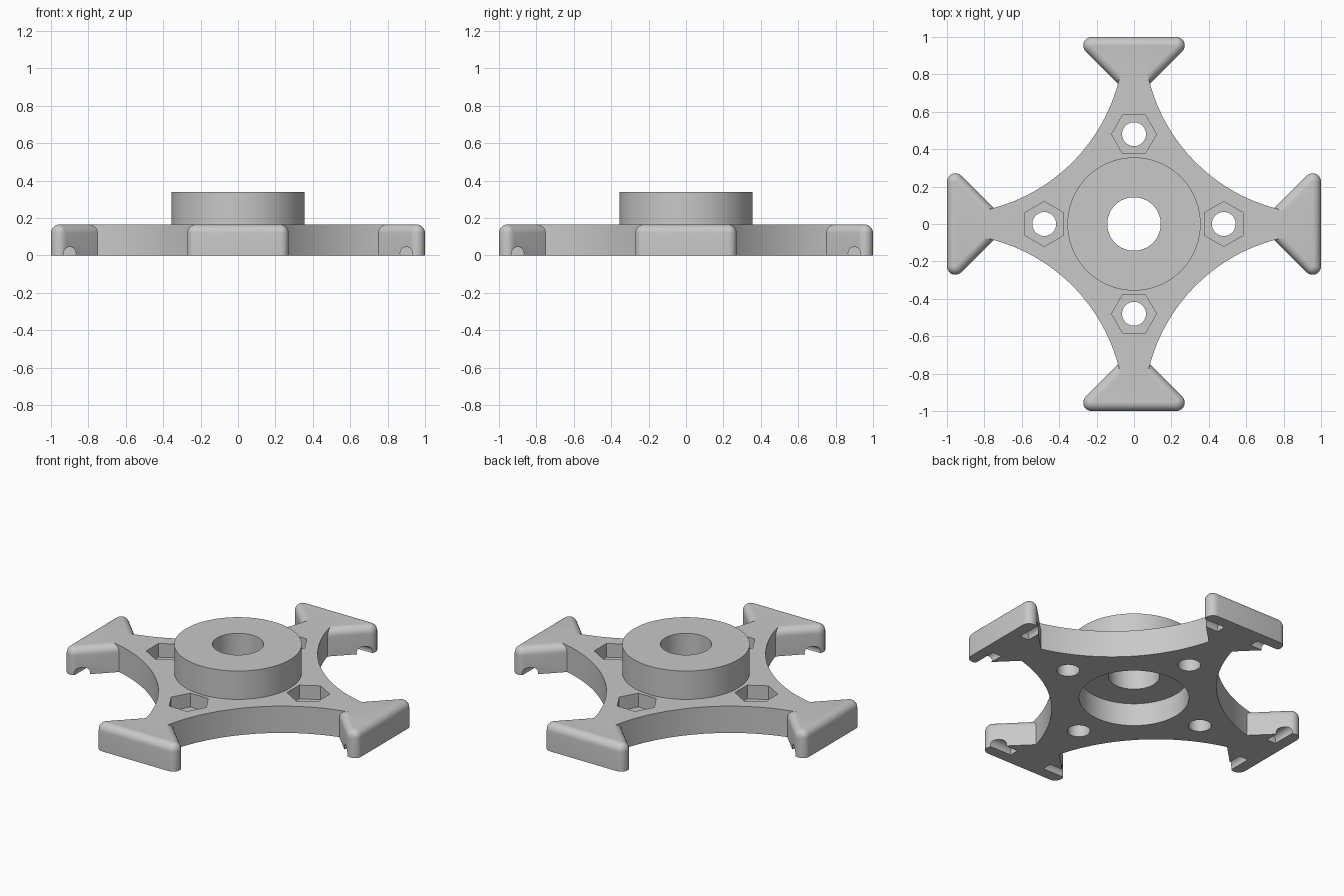
import bpy, bmesh
from math import pi, sin, cos, sqrt, radians
from mathutils import Matrix

if "Cube" in bpy.data.objects:
    bpy.data.objects.remove(bpy.data.objects["Cube"])

grey = bpy.data.materials.new("plain_grey")
grey.use_nodes = True
grey.diffuse_color = (0.58, 0.58, 0.58, 1)
grey.node_tree.nodes["Principled BSDF"].inputs["Base Color"].default_value = grey.diffuse_color

DECK = 0.165      # plate thickness
FILLET = 0.045    # rounding of the arm ends


def loft(name, rings, turn=0.0):
    """Skin matching closed rings of points and cap both ends."""
    bm = bmesh.new()
    loops = [[bm.verts.new(p) for p in ring] for ring in rings]
    n = len(loops[0])
    for a, b in zip(loops, loops[1:]):
        for i in range(n):
            j = (i + 1) % n
            bm.faces.new((a[i], a[j], b[j], b[i]))
    bm.faces.new(loops[0][::-1])
    bm.faces.new(loops[-1])
    bmesh.ops.recalc_face_normals(bm, faces=bm.faces)
    bm.transform(Matrix.Rotation(turn, 4, "Z"))
    mesh = bpy.data.meshes.new(name)
    bm.to_mesh(mesh)
    bm.free()
    mesh.materials.append(grey)
    obj = bpy.data.objects.new(name, mesh)
    bpy.context.collection.objects.link(obj)
    return obj


def prism(name, outline, z0, z1, turn=0.0):
    return loft(name, [[(x, y, z) for x, y in outline] for z in (z0, z1)], turn)


def circle(r, sides, cx=0.0, start=0.0):
    return [(cx + r * cos(start + 2 * pi * i / sides), r * sin(start + 2 * pi * i / sides))
            for i in range(sides)]


def combine(target, tool, operation):
    mod = target.modifiers.new(operation.title(), "BOOLEAN")
    mod.operation, mod.solver, mod.object = operation, "EXACT", tool
    bpy.ops.object.select_all(action="DESELECT")
    bpy.context.view_layer.objects.active = target
    target.select_set(True)
    bpy.ops.object.modifier_apply(modifier=mod.name)
    bpy.data.objects.remove(tool)


def plate_outline():
    """Four-armed star with a concave arc between neighbouring arms."""
    centre, radius, reach, steps = 1.0, 0.948, 0.85, 28
    side = centre - sqrt(radius ** 2 - (centre - reach) ** 2)
    a0 = pi * 1.5 - math_angle(centre - reach, radius)
    a1 = pi + math_angle(centre - reach, radius)
    arc = [(centre + radius * cos(a0 + (a1 - a0) * i / steps),
            centre + radius * sin(a0 + (a1 - a0) * i / steps)) for i in range(steps + 1)]
    arc[0], arc[-1] = (reach, side), (side, reach)
    points = []
    for _ in range(4):
        points += arc
        arc = [(-y, x) for x, y in arc]
    return points


def math_angle(opposite, hypotenuse):
    from math import asin
    return asin(opposite / hypotenuse)


def foot_ring(inset, z):
    """Rounded wedge outline, drawn in by the inset."""
    apex, inner, steps = 0.335, 0.745, 8
    cx, cy = 1 - FILLET, apex - FILLET * (1 + sqrt(2))
    r = max(FILLET - inset, 0.001)
    half = [(cx + r * cos(radians(135) * i / steps), cy + r * sin(radians(135) * i / steps))
            for i in range(steps + 1)]
    half.append((inner, inner - 1 + apex - inset * sqrt(2)))
    return [(x, y, z) for x, y in half] + [(x, -y, z) for x, y in reversed(half)]


# Star plate
bracket = prism("bracket_plate", plate_outline(), 0, DECK)

# Flared feet with rounded top edges
profile = [(0, 0)] + [(FILLET * (1 - cos(t)), DECK - FILLET + FILLET * sin(t))
                      for t in (pi / 2 * i / 7 for i in range(8))]
for k in range(4):
    foot = loft("arm_foot", [foot_ring(d, z) for d, z in profile], k * pi / 2)
    combine(bracket, foot, "UNION")

# Raised hub, underside recess and central bore
combine(bracket, prism("hub", circle(0.356, 96), 0.08, 0.34), "UNION")
combine(bracket, prism("hub_recess", circle(0.307, 96), -0.1, 0.14), "DIFFERENCE")
combine(bracket, prism("hub_bore", circle(0.143, 64), -0.1, 0.5), "DIFFERENCE")

for k in range(4):
    turn = k * pi / 2
    # Bolt hole with hexagonal nut pocket
    combine(bracket, prism("nut_pocket", circle(0.12, 6, 0.48, pi / 2), 0.08, 0.3, turn), "DIFFERENCE")
    combine(bracket, prism("bolt_hole", circle(0.064, 40, 0.48), -0.1, 0.3, turn), "DIFFERENCE")
    # Short round notches under both sides of the foot
    for side in (-1, 1):
        rings = [[(x, side * y, z + 0.012) for x, z in circle(0.033, 24, 0.9)] for y in (0.12, 0.4)]
        combine(bracket, loft("foot_notch", rings, turn), "DIFFERENCE")

bpy.ops.object.select_all(action="DESELECT")
bracket.select_set(True)
bpy.context.view_layer.objects.active = bracket
bpy.ops.object.shade_smooth_by_angle(angle=radians(30))
